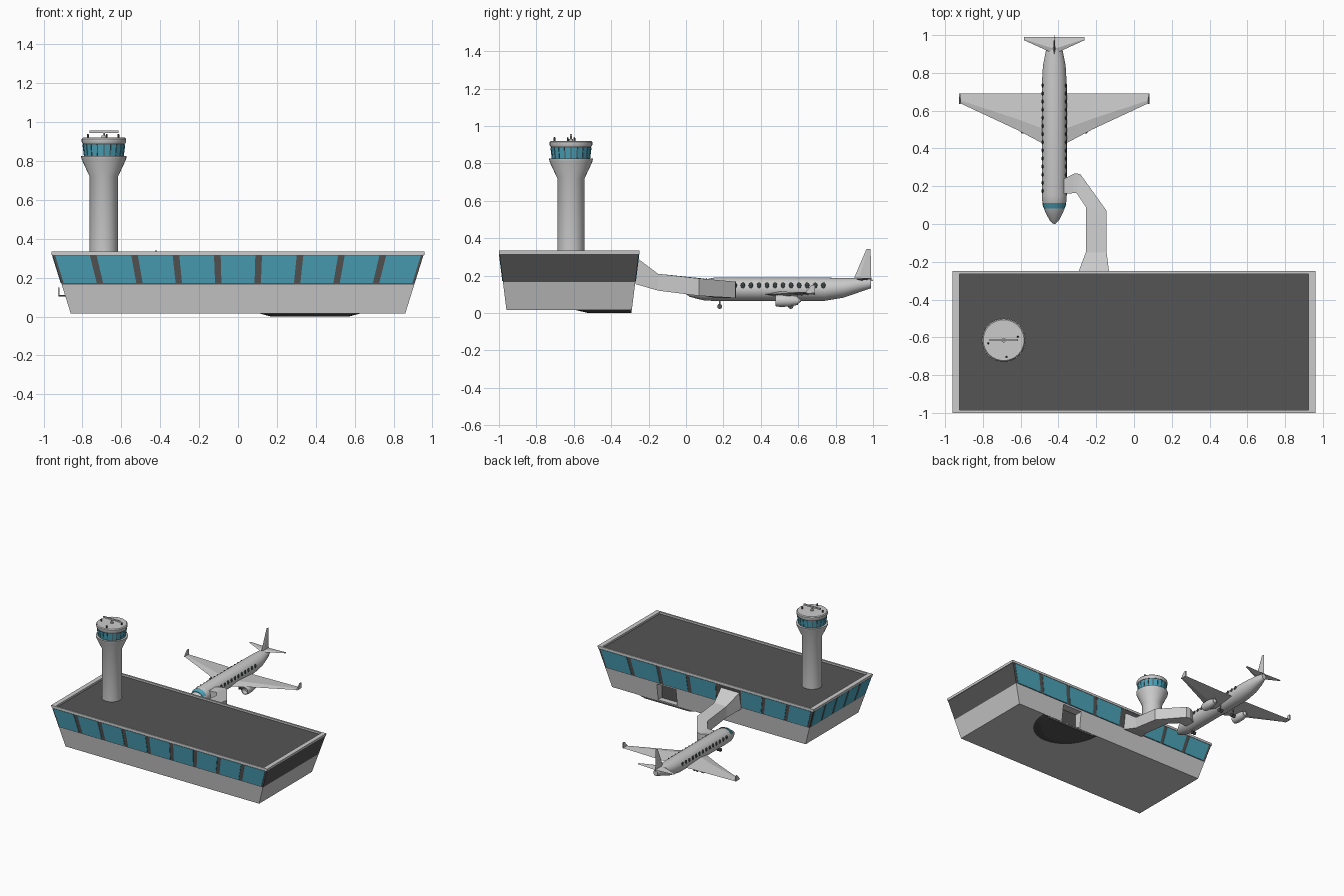
import bpy, bmesh
from math import sin, cos, pi, radians
from mathutils import Vector, Matrix

if "Cube" in bpy.data.objects:
    bpy.data.objects.remove(bpy.data.objects["Cube"])

def material(name, rgb):
    m = bpy.data.materials.new(name)
    m.diffuse_color = (*rgb, 1)
    m.use_nodes = True
    m.node_tree.nodes["Principled BSDF"].inputs["Base Color"].default_value = m.diffuse_color
    return m

BLUE = material("blue_glass", (0.07, 0.36, 0.48))
DARK = material("dark_cladding", (0.09, 0.09, 0.09))
BLACK = material("dark_glass", (0.04, 0.05, 0.05))

def finish(name, bm, mat=None, smooth=False):
    bmesh.ops.recalc_face_normals(bm, faces=bm.faces)
    me = bpy.data.meshes.new(name)
    bm.to_mesh(me)
    bm.free()
    ob = bpy.data.objects.new(name, me)
    bpy.context.collection.objects.link(ob)
    if mat:
        me.materials.append(mat)
    if smooth:
        bpy.ops.object.select_all(action='DESELECT')
        bpy.context.view_layer.objects.active = ob
        ob.select_set(True)
        bpy.ops.object.shade_smooth_by_angle(angle=radians(35))
    return ob

def add_loft(bm, rings, caps=True):
    rows = [[bm.verts.new(p) for p in r] for r in rings]
    n = len(rows[0])
    for a, b in zip(rows, rows[1:]):
        for i in range(n):
            j = (i + 1) % n
            bm.faces.new((a[i], a[j], b[j], b[i]))
    if caps:
        bm.faces.new(rows[0])
        bm.faces.new(rows[-1])

def loft(name, rings, mat=None, smooth=False, caps=True):
    bm = bmesh.new()
    add_loft(bm, rings, caps)
    return finish(name, bm, mat, smooth)

def ring(c, ra, rb, axis, n=24):
    # ellipse around an axis
    out = []
    for i in range(n):
        a, b = ra * cos(2 * pi * i / n), rb * sin(2 * pi * i / n)
        d = {'x': (0, a, b), 'y': (a, 0, b), 'z': (a, b, 0)}[axis]
        out.append(Vector(c) + Vector(d))
    return out

def turned(name, centre, axis, profile, mat=None, n=24):
    # profile = (offset along axis, radius)
    k = 'xyz'.index(axis)
    rings = []
    for off, r in profile:
        c = Vector(centre)
        c[k] += off
        rings.append(ring(c, r, r, axis, n))
    return loft(name, rings, mat, True)

def rect(x0, x1, y0, y1, z):
    return [(x0, y0, z), (x1, y0, z), (x1, y1, z), (x0, y1, z)]

# ---- terminal: outward-leaning walls
def extents(z):
    t = (z - 0.015) / 0.32
    return -0.86 - 0.1 * t, 0.86 + 0.1 * t, -0.96 - 0.04 * t, -0.29 + 0.04 * t

lower = loft("terminal_base", [rect(*extents(z), z) for z in (0.015, 0.165)])
loft("terminal_upper_wall", [rect(*extents(z), z) for z in (0.165, 0.32)], DARK)
x0, x1, y0, y1 = extents(0.335)
ox = extents(0.316)
outer = [rect(ox[0] - .004, ox[1] + .004, ox[2] - .003, ox[3] + .003, 0.316), rect(x0, x1, y0, y1, 0.335)]
ix = (x0 + .036, x1 - .036, y0 + .014, y1 - .014)
inner = [rect(*ix, 0.335), rect(*ix, 0.316)]
loft("roof_parapet", outer + inner + outer[:1], caps=False)

# ---- slanted window panels on the walls
def wall_point(side, u, z, out):
    a, b, c, d = extents(z)
    if side == 'front':
        return (a + (b - a) * u, c - out, z)
    if side == 'back':
        return (a + (b - a) * u, d + out, z)
    return (a - out, c + (d - c) * u, z)

def window_row(name, side, spans):
    bm = bmesh.new()
    for u0, u1 in spans:
        add_loft(bm, [[wall_point(side, u, z, o) for u, z in
                       ((u0, .172), (u1, .172), (u1, .313), (u0, .313))] for o in (-.004, .003)])
    return finish(name, bm, BLUE)

def split(a, b, n, gap):
    w = (b - a + gap) / n
    return [(a + i * w, a + (i + 1) * w - gap) for i in range(n)]

window_row("front_windows", 'front', split(.007, .993, 9, .018))
window_row("left_windows", 'left', split(.02, .98, 5, .03))
window_row("back_windows", 'back', split(.01, .335, 3, .015) + split(.455, .99, 4, .018))

# ---- back doorway, recessed, with its low apron
cutter = loft("door_cutter", [rect(.28, .45, -.34, -.2, z) for z in (.022, .155)])
mod = lower.modifiers.new("doorway", 'BOOLEAN')
mod.object = cutter
mod.solver = 'EXACT'
bpy.context.view_layer.objects.active = lower
bpy.ops.object.modifier_apply(modifier=mod.name)
bpy.data.objects.remove(cutter)
loft("door_panel", [rect(.28, .45, -.341, -.335, z) for z in (.022, .155)], DARK)
apron = []
for r, z in ((.2, 0), (.26, .016)):
    apron.append([(.37 + r * cos(pi * i / 16), -.292 - 1.15 * r * sin(pi * i / 16), z) for i in range(17)])
loft("door_apron", apron, DARK)

# ---- control tower
T = (-.69, -.615, 0)
turned("tower_shaft", T, 'z', [(.31, .073), (.72, .073), (.81, .115), (.825, .117), (.825, .098)], n=32)
turned("tower_cab_frame", T, 'z', [(.82, .1), (.895, .108)], DARK, 32)
bm = bmesh.new()
N = 20
for i in range(N):
    a, b = 2 * pi * (i + .08) / N, 2 * pi * (i + .92) / N
    quads = []
    for o in (-.004, .003):
        quads.append([(T[0] + (r + o) * cos(t), T[1] + (r + o) * sin(t), z) for t, r, z in
                      ((a, .1, .827), (b, .1, .827), (b, .107, .885), (a, .107, .885))])
    add_loft(bm, quads)
finish("tower_cab_windows", bm, BLUE)
turned("tower_roof", T, 'z', [(.89, .11), (.898, .114), (.914, .114), (.92, .108)], n=32)
turned("radar_post", (T[0], T[1], 0), 'z', [(.915, .012), (.93, .012), (.932, .005), (.95, .005)], n=12)
loft("radar_bar", [rect(-.765, -.615, -.62, -.61, z) for z in (.945, .956)])
for i, (x, y) in enumerate(((-.772, -.632), (-.615, -.597), (-.675, -.703))):
    turned(f"antenna_{i}", (x, y, 0), 'z', [(.915, .005), (.936, .005), (.94, .002)], DARK, 8)

# ---- jet bridge: box section swept along a bent path
sections = [((-.30, -.27), (-.13, -.27), .155, .30), ((-.255, -.15), (-.145, -.15), .12, .21),
            ((-.255, .09), (-.145, .07), .092, .185), ((-.305, .165), (-.285, .265), .08, .168),
            ((-.325, .163), (-.315, .268), .08, .166), ((-.37, .16), (-.37, .24), .08, .166)]
loft("jet_bridge", [[(*l, lo), (*r, lo), (*r, hi), (*l, hi)] for l, r, lo, hi in sections])

# ---- airliner
X = -.422
hull = [(0, .105, .004, .004), (.02, .108, .025, .021), (.06, .116, .046, .040), (.1, .123, .062, .056),
        (.15, .127, .066, .062), (.74, .127, .066, .062), (.84, .135, .060, .053),
        (.92, .148, .044, .039), (.99, .157, .018, .024)]
loft("fuselage", [ring((X, y, z), a, b, 'y', 32) for y, z, a, b in hull], smooth=True)

# cockpit glass hugging the top of the nose
glass = []
for y, z, a, b in ((.082, .120, .0565, .051), (.112, .1245, .0645, .0590)):
    arc = [radians(25 + 13 * i) for i in range(11)]
    glass.append([(X + (a + o) * cos(t), y, z + (b + o) * sin(t))
                  for o, ts in ((.003, arc), (-.004, arc[::-1])) for t in ts])
loft("cockpit_window", glass, BLUE)

# cabin windows on both sides
bm = bmesh.new()
for s in (-1, 1):
    for i in range(14):
        m = Matrix.Translation((X + s * .062, .175 + i * .043, .146)) @ Matrix.Diagonal((.006, .012, .018, 1))
        bmesh.ops.create_uvsphere(bm, u_segments=10, v_segments=6, radius=1, matrix=m)
finish("cabin_windows", bm, BLACK, True)

def blade(name, s, stations):
    # station = (x offset, y front, y back, z, half thickness)
    loft(name, [[(X + s * x, f, z), (X + s * x, f * .7 + b * .3, z + h),
                 (X + s * x, b, z), (X + s * x, f * .7 + b * .3, z - h)]
                for x, f, b, z, h in stations])

for s, side in ((-1, "left"), (1, "right")):
    blade(f"{side}_wing", s, [(.03, .41, .69, .1, .016), (.2, .5, .69, .103, .01), (.5, .64, .69, .108, .004)])
    xs = (X + s * .496, X + s * .504)
    loft(f"{side}_winglet", [[(x, .635, .107), (x, .69, .107), (x, .69, .15), (x, .672, .15)] for x in xs])
    blade(f"{side}_tailplane", s, [(.01, .905, .99, .18, .007), (.16, .973, .99, .185, .003)])
    # engines hung on pylons
    ex = X + s * .145
    turned(f"{side}_engine", (ex, 0, .066), 'y', [(.51, .018), (.482, .024), (.478, .029), (.5, .033),
                                                  (.55, .032), (.6, .022), (.6, .016), (.615, .005)], n=20)
    loft(f"{side}_pylon", [rect(ex - .005, ex + .005, .5, .6, z) for z in (.085, .103)])
    # main gear
    gx = X + s * .06
    turned(f"{side}_gear_strut", (gx, .56, 0), 'z', [(.035, .004), (.1, .004)], n=8)
    for o in (-.012, .012):
        turned(f"{side}_gear_wheel", (gx + o, .56, .036), 'x', [(-.005, .014), (.005, .014)], DARK, 16)
    turned(f"{side}_nose_wheel", (X + s * .011, .18, .035), 'x', [(-.005, .013), (.005, .013)], DARK, 16)
turned("nose_gear_strut", (X, .18, 0), 'z', [(.033, .004), (.09, .004)], n=8)

# fin
fin = [(.895, 1.0, .17, .006), (.9, .99, .19, .006), (.965, .987, .343, .003)]
loft("tail_fin", [[(X, f, z), (X + h, f + .03 * (b - f) / .1, z), (X, b, z), (X - h, f + .03 * (b - f) / .1, z)]
                  for f, b, z, h in fin])
